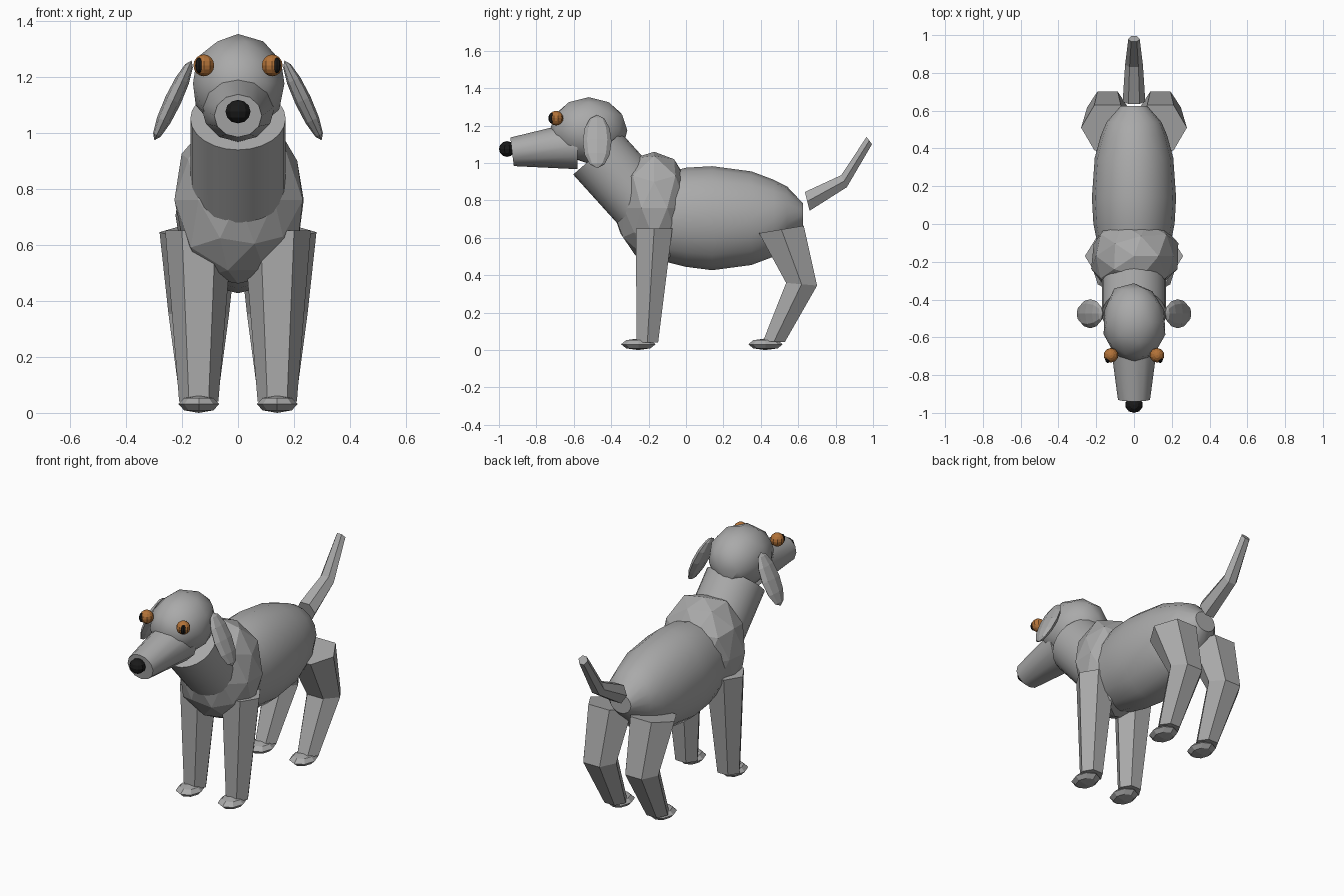
import bpy, bmesh, math, random
from mathutils import Vector, Matrix

if "Cube" in bpy.data.objects:
    bpy.data.objects.remove(bpy.data.objects["Cube"])

random.seed(4)

def material(name, rgb):
    m = bpy.data.materials.new(name)
    m.diffuse_color = (*rgb, 1)
    m.use_nodes = True
    m.node_tree.nodes["Principled BSDF"].inputs["Base Color"].default_value = m.diffuse_color
    return m

GREY = material("grey coat", (0.40, 0.40, 0.40))
AMBER = material("amber eye", (0.45, 0.17, 0.04))
BLACK = material("black", (0.01, 0.01, 0.01))

def finish(bm, name, mat, smooth):
    bmesh.ops.recalc_face_normals(bm, faces=bm.faces)
    me = bpy.data.meshes.new(name)
    bm.to_mesh(me)
    bm.free()
    me.materials.append(mat)
    ob = bpy.data.objects.new(name, me)
    bpy.context.collection.objects.link(ob)
    if smooth:
        bpy.ops.object.select_all(action='DESELECT')
        ob.select_set(True)
        bpy.context.view_layer.objects.active = ob
        bpy.ops.object.shade_smooth_by_angle(angle=math.radians(smooth))
    return ob

def loft(name, rings, sides, x=0, smooth=0, mat=GREY):
    """Rings of (y, z, half width in x, half depth, tilt of depth axis in degrees)."""
    bm = bmesh.new()
    loops = []
    for y, z, a, b, tilt in rings:
        d = Vector((0, math.cos(math.radians(tilt)), math.sin(math.radians(tilt))))
        ts = [2 * math.pi * i / sides for i in range(sides)]
        loops.append([bm.verts.new(Vector((x + a * math.cos(t), y, z)) + d * b * math.sin(t))
                      for t in ts])
    for p, q in zip(loops, loops[1:]):
        for i in range(sides):
            j = (i + 1) % sides
            bm.faces.new((p[i], p[j], q[j], q[i]))
    bm.faces.new(loops[0])
    bm.faces.new(loops[-1])
    return finish(bm, name, mat, smooth)

def blob(name, loc, size, mat=GREY, rot_y=0, segs=0, rings=0, jitter=0, below=9, smooth=0):
    """Ellipsoid: UV sphere if segs is given, else icosphere; jitter roughens it."""
    bm = bmesh.new()
    if segs:
        bmesh.ops.create_uvsphere(bm, u_segments=segs, v_segments=rings, radius=1)
    else:
        bmesh.ops.create_icosphere(bm, subdivisions=2, radius=1)
    for v in bm.verts:
        if v.co.z < below:
            v.co *= 1 + random.uniform(-jitter, jitter)
    bm.transform(Matrix.Translation(loc) @ Matrix.Rotation(math.radians(rot_y), 4, 'Y')
                 @ Matrix.Diagonal((*size, 1)))
    return finish(bm, name, mat, smooth)

# Trunk: barrel body, rough chest, sloping neck
loft("body", [(-0.12, 0.71, 0.19, 0.235, 90), (0, 0.71, 0.215, 0.265, 90),
              (0.14, 0.705, 0.223, 0.278, 90), (0.35, 0.705, 0.208, 0.25, 90),
              (0.47, 0.705, 0.175, 0.205, 90), (0.54, 0.73, 0.145, 0.145, 90),
              (0.625, 0.725, 0.07, 0.06, 90)], 16, smooth=40)
blob("chest", (0, -0.17, 0.76), (0.235, 0.215, 0.31), jitter=0.07)
loft("neck", [(-0.475, 1.05, 0.17, 0.17, 41), (-0.24, 0.79, 0.17, 0.17, 41)], 24, smooth=40)

# Head: smooth skull, rough cheeks, tapering muzzle, nose
blob("head", (0, -0.52, 1.175), (0.172, 0.212, 0.177), jitter=0.05, below=0.2, smooth=32)
loft("muzzle", [(-0.93, 1.06, 0.085, 0.077, 97), (-0.58, 1.095, 0.132, 0.128, 90)], 12, smooth=40)
blob("nose", (0, -0.957, 1.075), (0.047, 0.043, 0.042), BLACK, segs=10, rings=6)

# Tail with one bend
loft("tail", [(0.648, 0.795, 0.06, 0.06, -76), (0.845, 0.903, 0.047, 0.041, -65),
              (0.98, 1.12, 0.03, 0.028, -53)], 6)

# Paired parts
for s, side in ((1, "right"), (-1, "left")):
    blob(side + "_eye", (s * 0.122, -0.695, 1.24), (0.039, 0.039, 0.039), AMBER, segs=10, rings=8)
    blob(side + "_pupil", (s * 0.139, -0.718, 1.24), (0.014, 0.018, 0.028), BLACK, segs=8, rings=6)
    blob(side + "_ear", (s * 0.232, -0.475, 1.115), (0.03, 0.077, 0.157),
         rot_y=-s * 25, segs=8, rings=6)
    loft(side + "_front_leg", [(-0.17, 0.65, 0.12, 0.112, 0), (-0.207, 0.04, 0.07, 0.067, 0)],
         6, x=s * 0.14)
    loft(side + "_hind_leg", [(0.51, 0.645, 0.14, 0.14, 9.5), (0.618, 0.352, 0.108, 0.096, -5),
                              (0.47, 0.045, 0.067, 0.067, -3)], 6, x=s * 0.14)
    for y, part in ((-0.255, "_front_paw"), (0.425, "_hind_paw")):
        blob(side + part, (s * 0.14, y, 0.031), (0.073, 0.092, 0.031), segs=8, rings=4)
